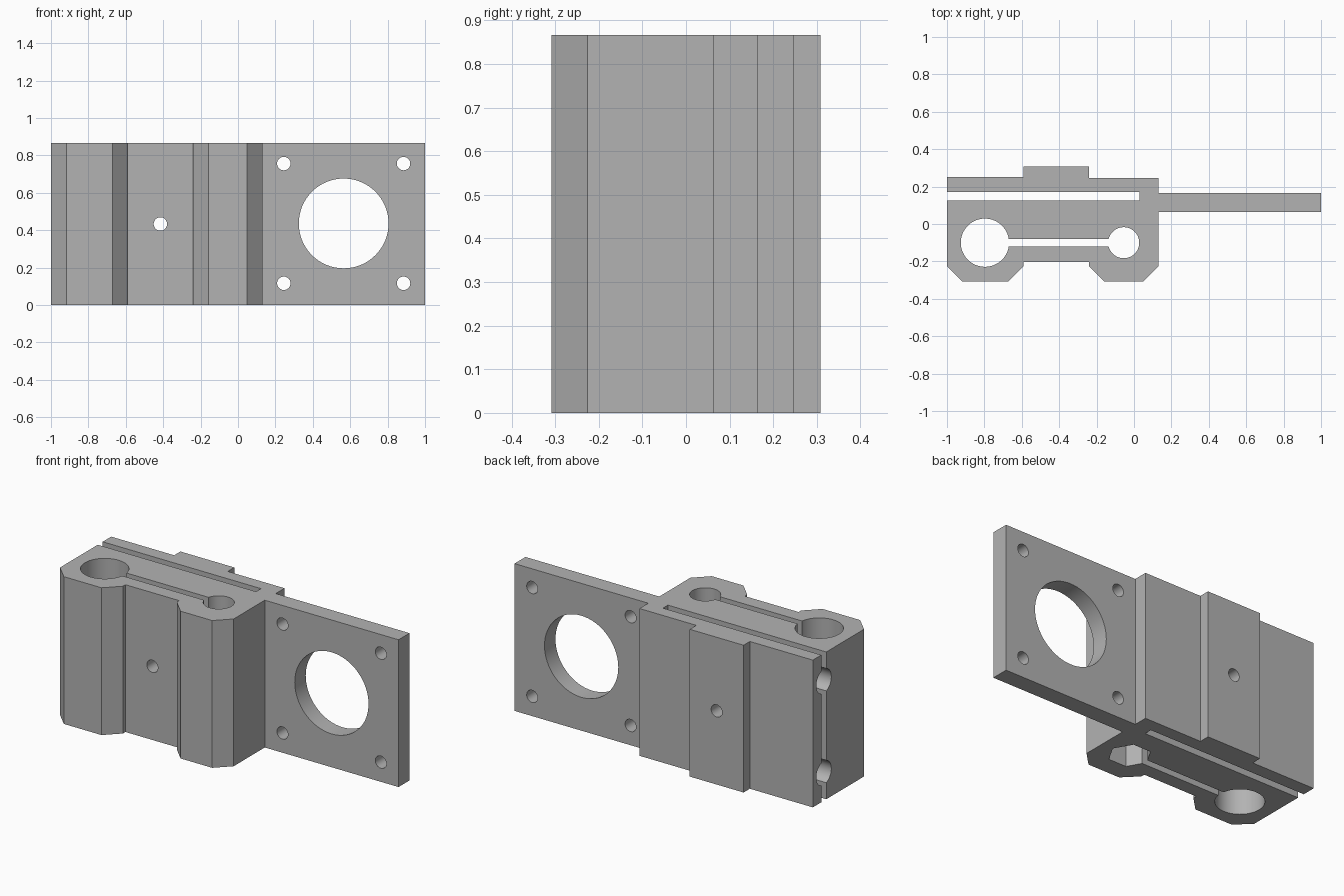
import bpy, bmesh, math
from mathutils import Matrix, Vector

cube = bpy.data.objects.get("Cube")
if cube:
    bpy.data.objects.remove(cube, do_unlink=True)

HEIGHT = 0.866
MID = HEIGHT / 2

grey = bpy.data.materials.new("plain grey")
grey.use_nodes = True
grey.diffuse_color = (0.45, 0.45, 0.45, 1)
grey.node_tree.nodes["Principled BSDF"].inputs["Base Color"].default_value = grey.diffuse_color


def add_object(name, bm):
    bmesh.ops.recalc_face_normals(bm, faces=bm.faces)
    mesh = bpy.data.meshes.new(name)
    bm.to_mesh(mesh)
    bm.free()
    mesh.materials.append(grey)
    obj = bpy.data.objects.new(name, mesh)
    bpy.context.collection.objects.link(obj)
    return obj


def extruded(name, outline, z0, z1):
    bm = bmesh.new()
    face = bm.faces.new([bm.verts.new((x, y, z0)) for x, y in outline])
    top = bmesh.ops.extrude_face_region(bm, geom=[face])["geom"]
    bmesh.ops.translate(bm, vec=(0, 0, z1 - z0),
                        verts=[v for v in top if isinstance(v, bmesh.types.BMVert)])
    return add_object(name, bm)


def rod(name, start, end, radius, sides=48, spin=0):
    start, end = Vector(start), Vector(end)
    axis = end - start
    bm = bmesh.new()
    bmesh.ops.create_cone(bm, cap_ends=True, segments=sides, radius1=radius,
                          radius2=radius, depth=axis.length,
                          matrix=Matrix.Translation((start + end) / 2)
                          @ axis.to_track_quat("Z", "Y").to_matrix().to_4x4()
                          @ Matrix.Rotation(spin, 4, "Z"))
    return add_object(name, bm)


# Clamp block, rear pad, long rear slot and motor plate share one profile
outline = [(-1, 0.25), (-0.59, 0.25), (-0.59, 0.308), (-0.24, 0.308), (-0.24, 0.247),
           (0.13, 0.247), (0.13, 0.165), (1, 0.165), (1, 0.063), (0.13, 0.063),
           (0.13, -0.226), (0.048, -0.308), (-0.158, -0.308), (-0.24, -0.226),
           (-0.24, -0.203), (-0.59, -0.203), (-0.59, -0.226), (-0.672, -0.308),
           (-0.917, -0.308), (-1, -0.226), (-1, 0.125), (0.03, 0.125),
           (0.03, 0.171), (-1, 0.171)]
bracket = extruded("bracket", outline, 0, HEIGHT)

low, high = -0.1, HEIGHT + 0.1
cutters = [
    # Vertical bearing bore, screw bore, hexagonal nut pocket and joining slit
    rod("bearing_bore", (-0.797, -0.1, low), (-0.797, -0.1, high), 0.129, 64),
    rod("screw_bore", (-0.055, -0.1, low), (-0.055, -0.1, high), 0.083),
    rod("nut_pocket", (-0.055, -0.1, low), (-0.055, -0.1, 0.2), 0.114, 6, math.pi / 6),
    extruded("clamp_slit", [(-0.75, -0.121), (-0.08, -0.121),
                            (-0.08, -0.079), (-0.75, -0.079)], low, high),
    # Clamping bolt hole through the block
    rod("bolt_hole", (-0.415, -0.5, MID), (-0.415, 0.5, MID), 0.036, 32),
    # Large round opening in the motor plate
    rod("motor_opening", (0.565, -0.1, MID + 0.003), (0.565, 0.3, MID + 0.003), 0.24, 64),
]
# Sockets for the two horizontal rods
for dz in (-0.27, 0.27):
    cutters.append(rod("rod_socket", (-1.1, 0.148, MID + dz), (0.03, 0.148, MID + dz), 0.07, 32))
# Motor screw holes
for dx in (-0.32, 0.32):
    for dz in (-0.32, 0.32):
        x, z = 0.565 + dx, MID + 0.003 + dz
        cutters.append(rod("motor_screw_hole", (x, -0.1, z), (x, 0.3, z), 0.036, 32))

# Cut every opening, then drop the cutters
bpy.context.view_layer.objects.active = bracket
for cutter in cutters:
    cutter.hide_render = True
    mod = bracket.modifiers.new(cutter.name, "BOOLEAN")
    mod.operation = "DIFFERENCE"
    mod.solver = "EXACT"
    mod.object = cutter
    bpy.ops.object.modifier_apply(modifier=mod.name)
    bpy.data.objects.remove(cutter, do_unlink=True)

bpy.ops.object.select_all(action="DESELECT")
bracket.select_set(True)
bpy.ops.object.shade_smooth_by_angle(angle=math.radians(30))
